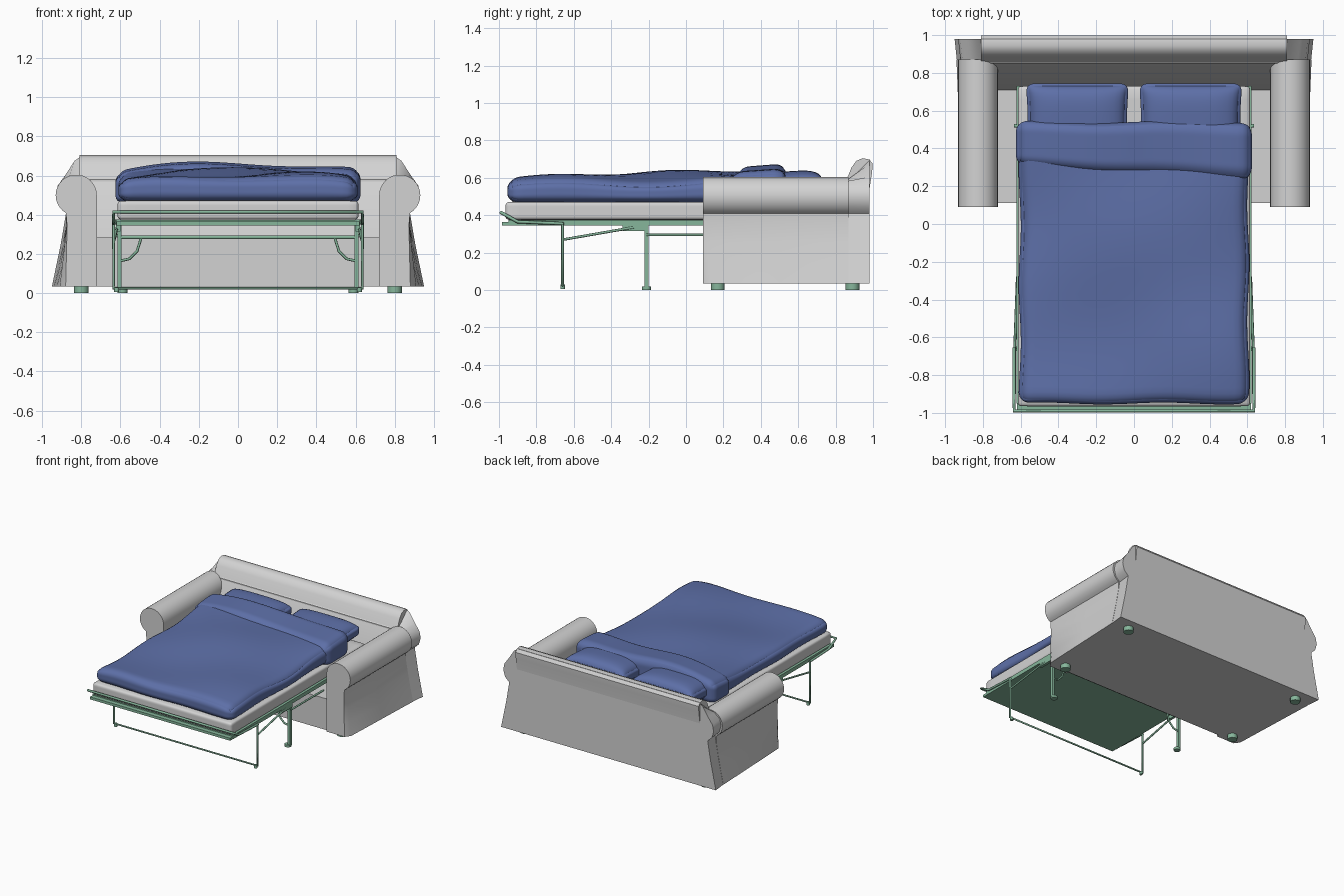
import bpy
import bmesh
from math import sin, cos, pi, radians
from mathutils import Vector

if "Cube" in bpy.data.objects:
    bpy.data.objects.remove(bpy.data.objects["Cube"])


def material(name, rgb):
    m = bpy.data.materials.new(name)
    m.use_nodes = True
    color = (*rgb, 1)
    m.diffuse_color = color
    m.node_tree.nodes["Principled BSDF"].inputs["Base Color"].default_value = color
    return m


FABRIC = material("light grey fabric", (0.65, 0.65, 0.65))
BLUE = material("blue bedding", (0.11, 0.16, 0.39))
GREEN = material("green metal", (0.24, 0.47, 0.33))


def finish(name, bm, mat, angle=35):
    bmesh.ops.recalc_face_normals(bm, faces=bm.faces)
    mesh = bpy.data.meshes.new(name)
    bm.to_mesh(mesh)
    bm.free()
    mesh.materials.append(mat)
    ob = bpy.data.objects.new(name, mesh)
    bpy.context.collection.objects.link(ob)
    bpy.ops.object.select_all(action='DESELECT')
    ob.select_set(True)
    bpy.context.view_layer.objects.active = ob
    bpy.ops.object.shade_smooth_by_angle(angle=radians(angle))
    return ob


def loft(name, rings, mat):
    """Skin matching closed rings and cap both ends."""
    bm = bmesh.new()
    rows = [[bm.verts.new(p) for p in ring] for ring in rings]
    n = len(rows[0])
    for a, b in zip(rows, rows[1:]):
        for i in range(n):
            j = (i + 1) % n
            bm.faces.new((a[i], a[j], b[j], b[i]))
    bm.faces.new(rows[0])
    bm.faces.new(rows[-1])
    return finish(name, bm, mat)


def box(name, lo, hi, mat):
    rings = [[(lo[0], lo[1], z), (hi[0], lo[1], z), (hi[0], hi[1], z), (lo[0], hi[1], z)]
             for z in (lo[2], hi[2])]
    return loft(name, rings, mat)


def soft_box(name, lo, hi, radius, mat, shape=None, cuts=30):
    """Rounded box on a fine grid; shape(u, v, w, p) can push the points about."""
    lo, hi = Vector(lo), Vector(hi)
    mid, half = (lo + hi) / 2, (hi - lo) / 2
    bm = bmesh.new()
    bmesh.ops.create_cube(bm, size=2)
    bmesh.ops.subdivide_edges(bm, edges=bm.edges, cuts=cuts, use_grid_fill=True)
    for v in bm.verts:
        uvw = [sin(c * pi / 2) for c in v.co]
        p = Vector(c * h for c, h in zip(uvw, half))
        core = Vector(max(-h + radius, min(h - radius, c)) for c, h in zip(p, half))
        p = mid + core + (p - core).normalized() * radius
        v.co = shape(*uvw, p) if shape else p
    return finish(name, bm, mat, 60)


def tube(name, points, radius=0.009, mat=GREEN):
    cu = bpy.data.curves.new(name, 'CURVE')
    cu.dimensions = '3D'
    cu.bevel_depth = radius
    cu.bevel_resolution = 2
    cu.use_fill_caps = True
    sp = cu.splines.new('POLY')
    sp.points.add(len(points) - 1)
    for q, p in zip(sp.points, points):
        q.co = (*p, 1)
    cu.materials.append(mat)
    ob = bpy.data.objects.new(name, cu)
    bpy.context.collection.objects.link(ob)


def cylinder(name, x, y, z0, z1, r, mat, n=16):
    loft(name, [[(x + r * cos(2 * pi * i / n), y + r * sin(2 * pi * i / n), z)
                 for i in range(n)] for z in (z0, z1)], mat)


# Rolled arms, with a skirt that flares toward the back
def arm_ring(s, y, bottom):
    pts = [(0.72, 0.035)]
    for i in range(21):
        a = radians(180 - 12 * i)
        pts.append((0.826 + 0.105 * cos(a), 0.5 + 0.105 * sin(a)))
    for t in (0.15, 0.4, 0.7, 1):
        pts.append((0.872 + (bottom - 0.872) * t ** 1.2, 0.4 - 0.365 * t))
    return [(s * x, y, z) for x, z in pts]


SIDES = (("left", 1), ("right", -1))
for side, s in SIDES:
    loft(side + "_arm", [arm_ring(s, y, b) for y, b in
                         ((0.09, 0.88), (0.13, 0.91), (0.5, 0.925), (0.87, 0.94))], FABRIC)

# Back panel, following the arm silhouette
half = [(0.95, 0.035), (0.905, 0.25), (0.878, 0.41), (0.915, 0.445), (0.931, 0.5),
        (0.92, 0.55), (0.88, 0.605), (0.835, 0.675), (0.8, 0.7)]
outline = half + [(-x, z) for x, z in reversed(half)]
loft("back_panel", [[(x * k, y, z) for x, z in outline]
                    for y, k in ((0.85, 0.985), (0.98, 1))][1:] +
     [[(x * 0.985, 0.85, min(z, 0.58)) for x, z in outline]], FABRIC)

# Sloping backrest with a rounded top edge
profile = [(0.71, 0.04), (0.71, 0.285), (0.85, 0.57), (0.885, 0.655), (0.91, 0.69),
           (0.945, 0.705), (0.98, 0.698), (0.998, 0.675), (0.995, 0.63), (0.978, 0.52),
           (0.975, 0.04)]
loft("backrest", [[(x, y, z) for y, z in profile] for x in (-0.81, 0.81)], FABRIC)

# Seat base and feet
box("seat_base", (-0.74, 0.11, 0.035), (0.74, 0.95, 0.285), FABRIC)
for side, s in SIDES:
    for end, y in (("front", 0.17), ("back", 0.89)):
        cylinder(f"{side}_{end}_foot", s * 0.8, y, 0, 0.045, 0.037, GREEN)

# Mattress
soft_box("mattress", (-0.615, -0.965, 0.375), (0.615, 0.73, 0.472), 0.02, FABRIC, cuts=14)


# Bedding
def duvet_shape(u, v, w, p):
    if w > -0.9:
        lift = (w + 1) / 2
        p.z += lift * (0.018 * v + 0.014 * sin(3 * u + 2.5 * v + 1) + 0.008 * sin(5 * v - 2 * u)
                       - 0.03 * u ** 4)
    p.x += 0.006 * sin(7 * v + u)
    p.y += 0.005 * sin(6 * u)
    return p


def fold_shape(u, v, w, p):
    p.y -= 0.03 * (u + 0.6) * (1 - v) / 2
    p.y += 0.006 * sin(5 * u)
    p.z += (w + 1) / 2 * (0.012 * sin(4 * u + 3) + 0.01 * v - 0.03 * u ** 4)
    return p


def pillow_shape(u, v, w, p):
    puff = 0.45 + 0.55 * (1 - u ** 4) * (1 - v ** 4)
    p.z = 0.545 + (p.z - 0.545) * puff + 0.012 * v
    p.x -= 0.012 * u * (1 - v * v)
    return p


soft_box("duvet", (-0.605, -0.95, 0.465), (0.605, 0.42, 0.615), 0.06, BLUE, duvet_shape)
soft_box("duvet_fold", (-0.625, 0.29, 0.45), (0.625, 0.54, 0.655), 0.06, BLUE, fold_shape)
for side, s in SIDES:
    x0, x1 = sorted((s * 0.025, s * 0.575))
    soft_box(side + "_pillow", (x0, 0.36, 0.46), (x1, 0.745, 0.635), 0.05, BLUE,
             pillow_shape, cuts=20)

# Bed platform, side rails and raised foot rail
box("bed_platform", (-0.6, -0.95, 0.345), (0.6, 0.72, 0.374), GREEN)
box("platform_front_bar", (-0.62, -0.985, 0.345), (0.62, -0.94, 0.365), GREEN)
tube("foot_rail", [(-0.635, -0.655, 0.355), (-0.635, -0.9, 0.365), (-0.635, -0.99, 0.415),
                   (0.635, -0.99, 0.415), (0.635, -0.9, 0.365), (0.635, -0.655, 0.355)])
# Front folding leg loop
tube("front_leg_loop", [(-0.635, -0.66, 0.36), (-0.635, -0.66, 0.025),
                        (0.635, -0.66, 0.025), (0.635, -0.66, 0.36)], 0.008)
# Middle leg cross bar
tube("middle_cross_bar", [(-0.6, -0.21, 0.285), (0.6, -0.21, 0.285)])

for side, s in SIDES:
    x0, x1 = sorted((s * 0.6, s * 0.622))
    box(side + "_side_rail", (x0, -0.95, 0.345), (x1, 0.73, 0.375), GREEN)
    box(side + "_hinge_bracket", (x0, -0.34, 0.315), (x1, -0.2, 0.35), GREEN)
    box(side + "_middle_leg", (s * 0.605 - 0.011, -0.222, 0.01),
        (s * 0.605 + 0.011, -0.2, 0.35), GREEN)
    cylinder(side + "_middle_leg_foot", s * 0.59, -0.211, 0, 0.018, 0.025, GREEN)
    cylinder(side + "_front_leg_foot", s * 0.62, -0.66, 0.005, 0.03, 0.012, GREEN)
    tube(side + "_curved_brace", [(s * x, -0.21, z) for x, z in
                                  ((0.6, 0.165), (0.555, 0.175), (0.515, 0.215), (0.495, 0.28))], 0.007)
    tube(side + "_diagonal_brace", [(s * 0.632, -0.655, 0.27), (s * 0.618, -0.28, 0.335)], 0.007)
    tube(side + "_pull_rod", [(s * 0.615, -0.21, 0.295), (s * 0.615, 0.2, 0.295)], 0.007)
    tube(side + "_rail_pin", [(s * 0.6, 0.52, 0.36), (s * 0.635, 0.52, 0.36)], 0.01)
